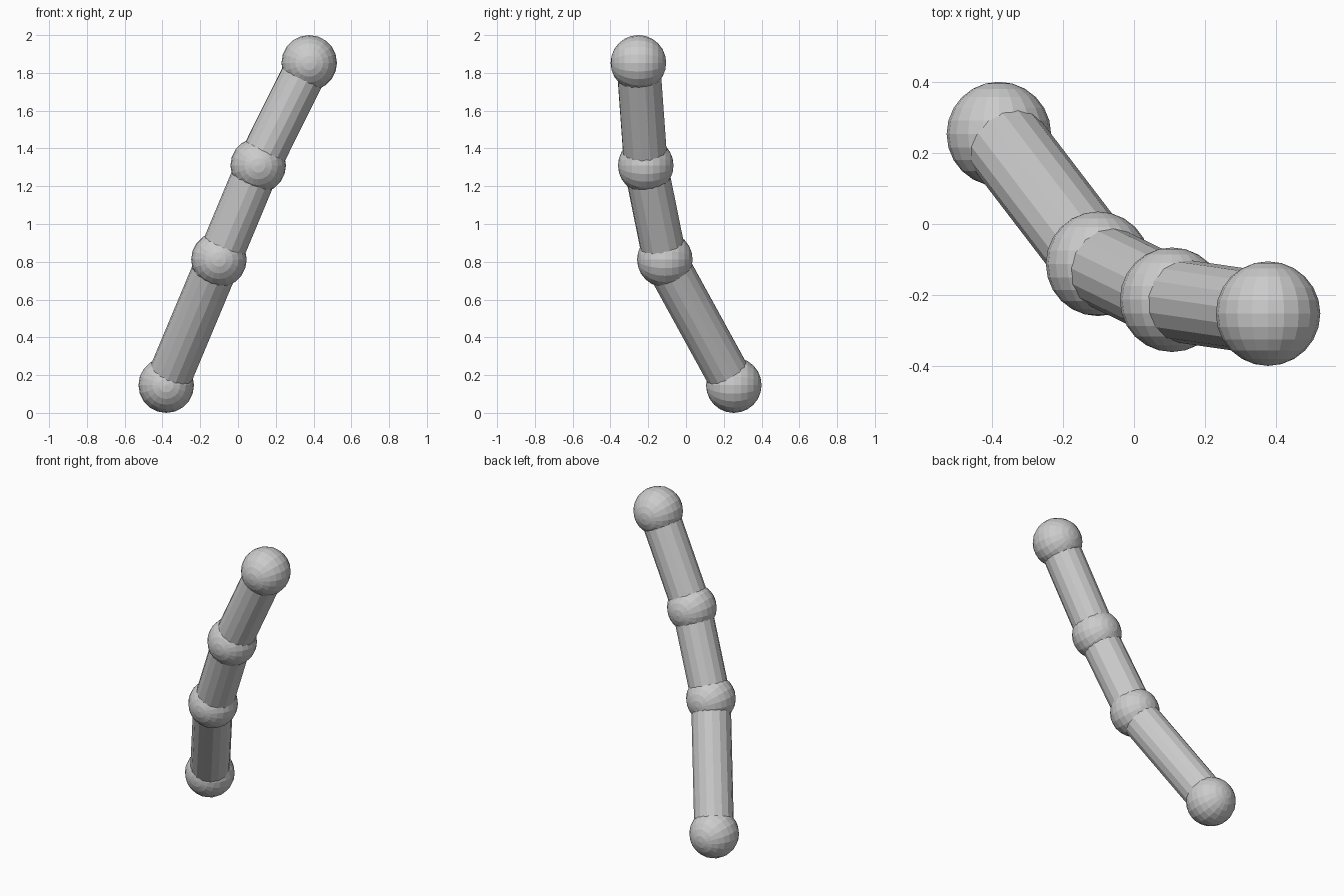
import bpy, math
from mathutils import Vector

if "Cube" in bpy.data.objects:
    bpy.data.objects.remove(bpy.data.objects["Cube"])

BALL_R, TUBE_R = 0.147, 0.117
joints = [Vector(p) for p in (
    (-0.38, 0.253, 0.147), (-0.101, -0.112, 0.812),
    (0.107, -0.213, 1.31), (0.377, -0.252, 1.853))]

# Ball joints, poles facing front and back
for i, p in enumerate(joints):
    bpy.ops.mesh.primitive_uv_sphere_add(segments=20, ring_count=12, radius=BALL_R,
                                         location=p, rotation=(math.pi / 2, 0, 0))
    bpy.context.object.name = f"joint_ball_{i + 1}"

# Straight faceted tubes between neighbouring joints
for i, (a, b) in enumerate(zip(joints, joints[1:])):
    d = b - a
    bpy.ops.mesh.primitive_cylinder_add(vertices=16, radius=TUBE_R, depth=d.length,
                                        location=(a + b) / 2,
                                        rotation=d.to_track_quat('Z', 'Y').to_euler())
    bpy.context.object.name = f"tube_segment_{i + 1}"
